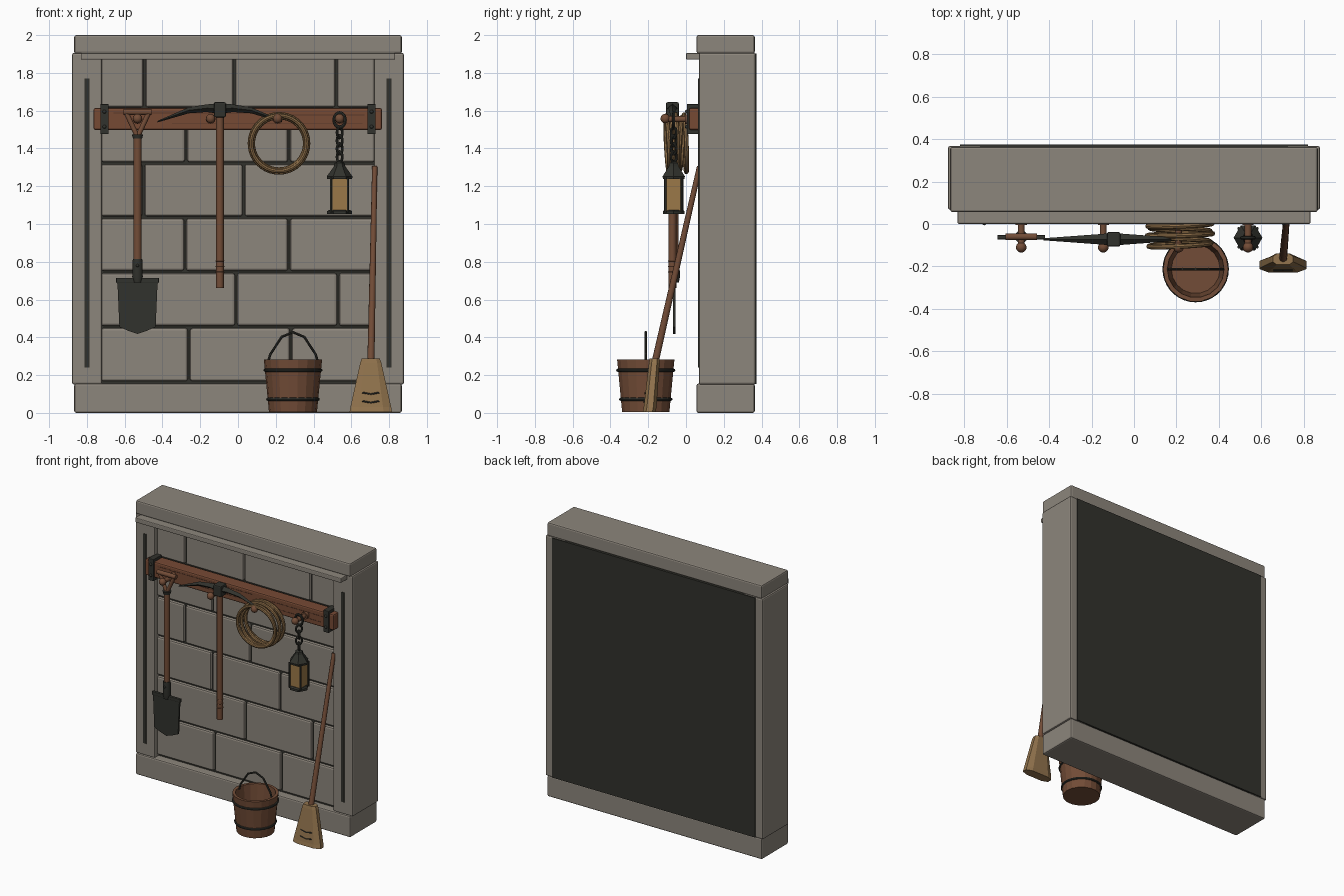
import bpy, bmesh
from math import pi, cos, sin
from mathutils import Vector

cube = bpy.data.objects.get("Cube")
if cube:
    bpy.data.objects.remove(cube, do_unlink=True)


def material(name, r, g, b):
    m = bpy.data.materials.new(name)
    m.use_nodes = True
    m.diffuse_color = (r, g, b, 1)
    m.node_tree.nodes["Principled BSDF"].inputs["Base Color"].default_value = (r, g, b, 1)
    return m


stone = material("grey stone", 0.265, 0.237, 0.2)
dark = material("dark mortar", 0.031, 0.031, 0.025)
iron = material("black iron", 0.031, 0.032, 0.026)
wood = material("brown wood", 0.17, 0.073, 0.038)
rail_wood = material("red brown wood", 0.18, 0.067, 0.034)
grain = material("dark wood grain", 0.1, 0.04, 0.022)
rope = material("tan rope", 0.25, 0.145, 0.06)
straw = material("golden straw", 0.29, 0.175, 0.075)
glass = material("amber glass", 0.33, 0.19, 0.065)


def finish(ob, name, mat, smooth=True):
    ob.name = name
    ob.data.materials.clear()
    ob.data.materials.append(mat)
    if smooth:
        ob.data.shade_smooth()
        ob.data.set_sharp_from_angle(angle=0.6)
    return ob


def box(name, mat, x, y, z, bevel=0.0):
    """Box given as (min, max) along each axis."""
    size = [b - a for a, b in (x, y, z)]
    mid = [(a + b) / 2 for a, b in (x, y, z)]
    bpy.ops.mesh.primitive_cube_add(size=1, location=mid)
    ob = bpy.context.object
    for v in ob.data.vertices:
        v.co = [c * s for c, s in zip(v.co, size)]
    if bevel:
        mod = ob.modifiers.new("soft edges", "BEVEL")
        mod.width, mod.segments = bevel, 2
    return finish(ob, name, mat, False)


def loft(name, mat, rings, smooth=False):
    """Skin a list of equal point rings and cap both ends."""
    bm = bmesh.new()
    rows = [[bm.verts.new(p) for p in ring] for ring in rings]
    n = len(rows[0])
    for a, b in zip(rows, rows[1:]):
        for i in range(n):
            j = (i + 1) % n
            bm.faces.new((a[i], a[j], b[j], b[i]))
    bm.faces.new(rows[0])
    bm.faces.new(rows[-1])
    bmesh.ops.recalc_face_normals(bm, faces=bm.faces)
    me = bpy.data.meshes.new(name)
    bm.to_mesh(me)
    bm.free()
    ob = bpy.data.objects.new(name, me)
    bpy.context.collection.objects.link(ob)
    return finish(ob, name, mat, smooth)


def lathe(name, mat, x, y, profile, sides, smooth=False):
    angles = [2 * pi * i / sides for i in range(sides)]
    return loft(name, mat, [[(x + r * cos(a), y + r * sin(a), z) for a in angles]
                            for r, z in profile], smooth)


def rod(name, mat, a, b, radius, sides=12, end=None):
    a, b = Vector(a), Vector(b)
    bpy.ops.mesh.primitive_cone_add(vertices=sides, radius1=radius, radius2=end or radius,
                                    depth=(b - a).length, location=(a + b) / 2,
                                    rotation=(b - a).to_track_quat("Z", "Y").to_euler())
    return finish(bpy.context.object, name, mat)


def ball(name, mat, loc, radius):
    bpy.ops.mesh.primitive_uv_sphere_add(segments=14, ring_count=8, radius=radius, location=loc)
    return finish(bpy.context.object, name, mat)


def hoop(name, mat, loc, major, minor, rot=(0, 0, 0), scale=(1, 1, 1), segments=32):
    bpy.ops.mesh.primitive_torus_add(location=loc, rotation=rot, major_radius=major,
                                     minor_radius=minor, major_segments=segments, minor_segments=8)
    bpy.context.object.scale = scale
    return finish(bpy.context.object, name, mat)


# Wall: backing, base, cap, moulding and pillars
box("mortar_backing", dark, (-0.82, 0.82), (0.115, 0.374), (0.153, 1.902))
for name, z in (("wall_base", (0, 0.155)), ("wall_cap", (1.902, 2.0))):
    box(name, stone, (-0.867, 0.867), (0.056, 0.364), z, 0.01)
box("moulding", stone, (-0.832, 0.832), (0, 0.13), (1.87, 1.905), 0.006)
for side, s in (("right", -1), ("left", 1)):
    box(side + "_pillar", stone, sorted((s * 0.72, s * 0.878)), (0.068, 0.368), (0.15, 1.906), 0.01)
    box(side + "_pillar_slot", dark, sorted((s * 0.787, s * 0.812)), (0.064, 0.07), (0.24, 1.77))

# Stone blocks, one course at a time
courses = [(0.168, 0.449, (-0.26, 0.28)), (0.461, 0.74, (-0.01, 0.53)),
           (0.752, 1.029, (-0.28, 0.27)), (1.041, 1.316, (-0.5, 0.03)),
           (1.328, 1.606, (-0.275, 0.27)), (1.618, 1.885, (-0.495, -0.02, 0.52))]
for low, high, joints in courses:
    ends = [-0.73, *joints, 0.73]
    for a, b in zip(ends, ends[1:]):
        box("stone_block", stone, (a + 0.006, b - 0.006), (0.095, 0.16), (low, high), 0.012)

# Tool rail with grain lines and iron straps
box("tool_rail", rail_wood, (-0.765, 0.762), (0.016, 0.11), (1.498, 1.614), 0.01)
for x0, x1, z in ((-0.66, 0.1, 1.585), (-0.35, 0.66, 1.532), (0.25, 0.67, 1.575)):
    box("rail_grain", grain, (x0, x1), (0.0145, 0.018), (z, z + 0.004))
for s in (-1, 1):
    box("rail_strap", iron, (s * 0.707 - 0.022, s * 0.707 + 0.022), (0.004, 0.1), (1.476, 1.635), 0.004)
    for z in (1.515, 1.595):
        ball("strap_bolt", iron, (s * 0.707, 0.004, z), 0.01)

# Pegs
for x in (-0.532, -0.145, 0.21, 0.538):
    rod("peg", wood, (x, 0.03, 1.555), (x, -0.11, 1.555), 0.016)
    rod("peg_collar", wood, (x, 0.02, 1.555), (x, -0.005, 1.555), 0.026)
    ball("peg_knob", wood, (x, -0.11, 1.558), 0.025)

# Shovel
sx, sy = -0.532, -0.06
rod("shovel_shaft", wood, (sx, sy, 0.78), (sx, sy, 1.47), 0.021)
rod("shovel_grip", wood, (sx - 0.075, sy, 1.593), (sx + 0.075, sy, 1.593), 0.016)
for s in (-1, 1):
    rod("shovel_fork", wood, (sx, sy, 1.46), (sx + s * 0.06, sy, 1.59), 0.013)
lathe("shovel_fork_collar", iron, sx, sy, [(0.024, 1.452), (0.03, 1.475)], 12, True)
lathe("shovel_socket", iron, sx, sy, [(0.022, 0.69), (0.028, 0.72), (0.025, 0.815)], 12, True)
ball("socket_rivet", iron, (sx, sy - 0.025, 0.78), 0.008)
outline = [(-0.113, 0.715), (0.113, 0.715), (0.113, 0.69), (0.106, 0.685), (0.096, 0.455),
           (0.05, 0.435), (0, 0.418), (-0.05, 0.435), (-0.096, 0.455), (-0.106, 0.685), (-0.113, 0.69)]
loft("shovel_blade", iron, [[(sx + x, y, z) for x, z in outline] for y in (-0.069, -0.056)])
box("shovel_step", iron, (sx - 0.113, sx + 0.113), (-0.073, -0.052), (0.69, 0.715), 0.004)

# Pickaxe
px, py = -0.096, -0.072
rod("pick_handle", wood, (px, py, 0.66), (px, py, 1.6), 0.021)
for z in (0.745, 0.775, 0.805):
    hoop("pick_handle_ring", wood, (px, py, z), 0.021, 0.003, segments=16)
box("pick_socket", iron, (px - 0.032, px + 0.032), (py - 0.034, py + 0.034), (1.565, 1.645), 0.008)
arm = [(0.02, 1.612, 0.026, 0.028), (0.07, 1.613, 0.02, 0.024), (0.165, 1.602, 0.016, 0.017),
       (0.33, 1.542, 0.004, 0.005)]
for s in (-1, 1):
    loft("pick_arm", iron, [[(px + s * x, py - d, z), (px + s * x, py, z + h),
                            (px + s * x, py + d, z), (px + s * x, py, z - h)]
                           for x, z, h, d in arm])

# Rope coil hanging on its peg
for radius, y, tilt in ((0.152, -0.004, 0.04), (0.142, -0.026, -0.05), (0.154, -0.05, 0.03),
                        (0.139, -0.075, -0.04), (0.147, -0.098, 0.05)):
    hoop("rope_loop", rope, (0.217, y, 1.427), radius, 0.012, (pi / 2 + tilt, 0, tilt), segments=40)

# Lantern on a chain
lx, ly = 0.538, -0.065
hoop("lantern_hook", iron, (lx, ly, 1.55), 0.03, 0.008, (pi / 2, 0, 0), (1, 1.25, 1), 20)
for i in range(4):
    hoop("chain_link", iron, (lx, ly, 1.484 - i * 0.043), 0.02, 0.007,
         (pi / 2, 0, pi / 4 + (i % 2) * pi / 2), (1, 1.35, 1), 16)
lathe("lantern_roof", iron, lx, ly, [(0.066, 1.238), (0.068, 1.252), (0.03, 1.305), (0.026, 1.322),
                                     (0.012, 1.33)], 6)
box("lantern_glass", glass, (lx - 0.042, lx + 0.042), (ly - 0.042, ly + 0.042), (1.07, 1.242))
lathe("lantern_base", iron, lx, ly, [(0.066, 1.052), (0.066, 1.068), (0.055, 1.075)], 6)
for dx in (-0.044, 0.044):
    for dy in (-0.044, 0.044):
        rod("lantern_post", iron, (lx + dx, ly + dy, 1.06), (lx + dx, ly + dy, 1.245), 0.007, 6)

# Bucket with hoops and bail
bx, by = 0.291, -0.213
lathe("bucket", wood, bx, by, [(0.127, 0.004), (0.154, 0.282), (0.134, 0.282), (0.115, 0.04)], 18)
for z in (0.072, 0.226):
    hoop("bucket_hoop", iron, (bx, by, z), 0.126 + z * 0.098, 0.0085, segments=36)
bail = [(-0.132, 0.27), (-0.12, 0.31), (-0.06, 0.402), (0, 0.427)]
bail += [(-x, z) for x, z in bail[-2::-1]]
for (x0, z0), (x1, z1) in zip(bail, bail[1:]):
    rod("bucket_bail", iron, (bx + x0, by, z0), (bx + x1, by, z1), 0.0065, 8)
    ball("bail_joint", iron, (bx + x1, by, z1), 0.0068)

# Broom leaning on the wall
rod("broom_handle", wood, (0.703, -0.17, 0.24), (0.724, 0.072, 1.305), 0.019, 12, 0.014)
section = [(-1, -0.5), (-0.6, -1), (0.6, -1), (1, -0.5), (1, 0.5), (0.6, 1), (-0.6, 1), (-1, 0.5)]
levels = [(0.112, 0.034, -0.195, 0.005), (0.108, 0.034, -0.19, 0.03),
          (0.056, 0.028, -0.168, 0.265), (0.048, 0.026, -0.166, 0.287)]
loft("broom_head", straw, [[(0.703 + u * w, y + v * d, z) for u, v in section]
                           for w, d, y, z in levels])
for z in (0.06, 0.105):
    y = -0.225 + (z - 0.03) * 0.123
    for s in (-1, 1):
        rod("broom_stitch", iron, (0.703, y, z - 0.006), (0.703 + s * 0.045, y, z + 0.003), 0.004, 6)
